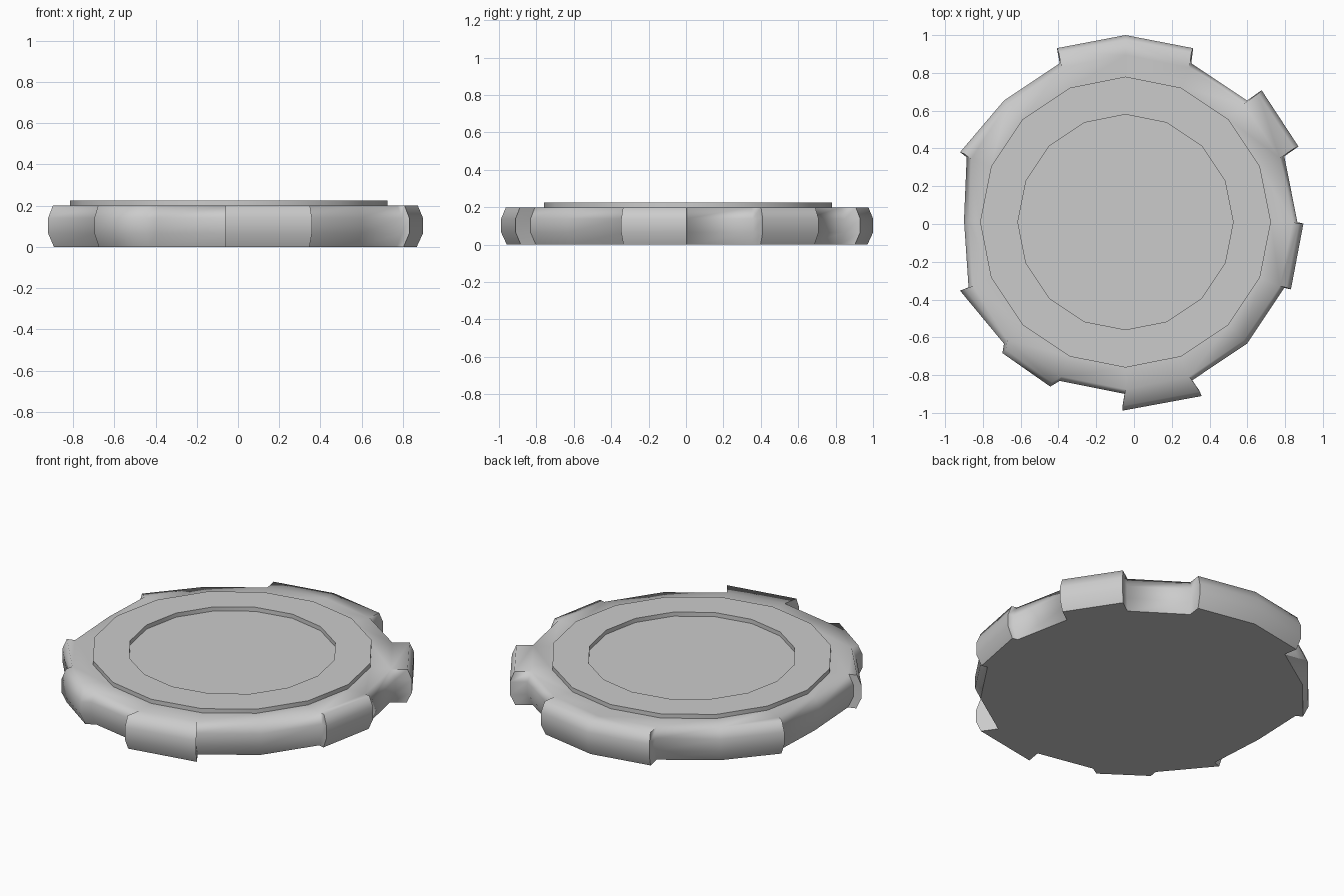
import bpy, bmesh, math

if "Cube" in bpy.data.objects:
    bpy.data.objects.remove(bpy.data.objects["Cube"])

N = 16
CX, CY = -0.045, 0.01
# rim cross-section: (inset, height)
PROFILE = [(0.03, 0.0), (0.0, 0.065), (0.0, 0.14), (0.025, 0.2)]
# corners pushed in on the left side of the rim
DENT = {7: (0.0, -0.005), 8: (0.055, 0.01), 9: (0.01, 0.0)}
# raised rim blocks: side index -> outward offset at its two corners
BLOCKS = {
    3: ((0.01, 0.08), (0.0, 0.08)),
    4: ((0.0, 0.08), (-0.015, 0.08)),
    1: ((0.075, 0.052), (0.077, 0.055)),
    15: ((0.035, -0.008), (0.032, -0.008)),
    12: ((-0.015, -0.088), (0.055, -0.08)),
    10: ((-0.008, -0.05), (-0.05, -0.03)),
    6: ((0, 0), (-0.035, 0.027)),
    9: ((-0.045, -0.015), (0, 0)),
}

bm = bmesh.new()


def ring(radius, z):
    return [bm.verts.new((CX + radius * math.cos(math.tau * i / N),
                          CY + radius * math.sin(math.tau * i / N), z)) for i in range(N)]


def column(i, off=(0, 0)):
    """Rim profile standing at corner i, shifted by an offset."""
    a = math.tau * (i % N) / N
    d = DENT.get(i % N, (0, 0))
    return [bm.verts.new((CX + (0.91 - s) * math.cos(a) + d[0] + off[0],
                          CY + (0.91 - s) * math.sin(a) + d[1] + off[1], z)) for s, z in PROFILE]


def strip(a, b):
    for k in range(len(a) - 1):
        bm.faces.new((a[k], b[k], b[k + 1], a[k + 1]))


def bridge(a, b):
    for i in range(N):
        j = (i + 1) % N
        bm.faces.new((a[i], a[j], b[j], b[i]))


# rim sides and blocks
base = [column(i) for i in range(N)]
for i in range(N):
    j = (i + 1) % N
    if i not in BLOCKS:
        strip(base[i], base[j])
        continue
    o0, o1 = BLOCKS[i]
    p, q = column(i, o0), column(j, o1)
    strip(p, q)
    for k in (0, -1):
        bm.faces.new((base[i][k], base[j][k], q[k], p[k]))
    if o0 != (0, 0) and i != 4:
        strip(base[i], p)
    if o1 != (0, 0) and i != 3:
        strip(q, base[j])

# top plate, raised band, recessed centre and underside
bottom = bm.faces.new([c[0] for c in base])
loops = [[c[-1] for c in base], ring(0.77, 0.2), ring(0.77, 0.225),
         ring(0.57, 0.225), ring(0.57, 0.2)]
for a, b in zip(loops, loops[1:]):
    bridge(a, b)
bm.faces.new(loops[-1])

bmesh.ops.remove_doubles(bm, verts=bm.verts, dist=0.0005)
bmesh.ops.dissolve_degenerate(bm, dist=0.0001, edges=bm.edges)
# drop hidden leftover edges/verts such as the middle of the two-sided block
bmesh.ops.delete(bm, geom=[v for v in bm.verts if not v.link_faces], context='VERTS')
bmesh.ops.recalc_face_normals(bm, faces=bm.faces)

# smooth rim with crisp block ends, band and underside
for f in bm.faces:
    f.smooth = True
for e in bm.edges:
    if len(e.link_faces) != 2:
        e.smooth = False
        continue
    under = any(f.normal.z < -0.95 for f in e.link_faces)
    e.smooth = not under and e.calc_face_angle(0) < math.radians(72)

mesh = bpy.data.meshes.new("round_plate")
bm.to_mesh(mesh)
bm.free()
bpy.context.collection.objects.link(bpy.data.objects.new("round_plate", mesh))
